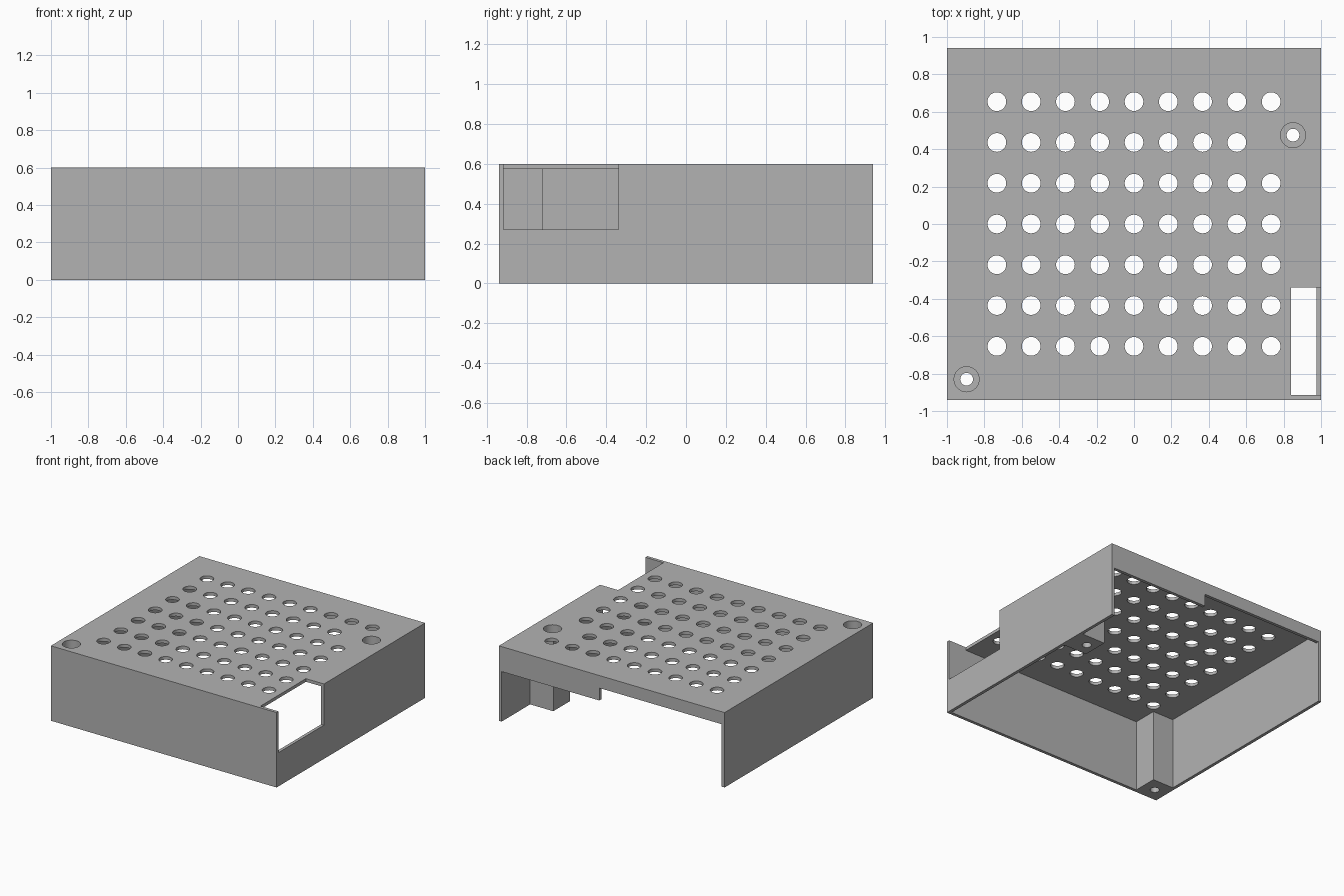
import bpy, bmesh, math
from mathutils import Matrix, Vector

cube = bpy.data.objects.get("Cube")
if cube:
    bpy.data.objects.remove(cube, do_unlink=True)

W, D, H, T = 1.0, 0.94, 0.6, 0.025   # half width, half depth, height, wall

grey = bpy.data.materials.new("plain_grey")
grey.use_nodes = True
colour = (0.45, 0.45, 0.45, 1)
grey.diffuse_color = colour
grey.node_tree.nodes["Principled BSDF"].inputs["Base Color"].default_value = colour


def make_object(name, bm):
    bmesh.ops.recalc_face_normals(bm, faces=bm.faces)
    mesh = bpy.data.meshes.new(name)
    bm.to_mesh(mesh)
    bm.free()
    mesh.materials.append(grey)
    obj = bpy.data.objects.new(name, mesh)
    bpy.context.collection.objects.link(obj)
    return obj


def prism(name, points, offset):
    """Extrude a flat outline along an offset vector."""
    bm = bmesh.new()
    face = bm.faces.new([bm.verts.new(p) for p in points])
    out = bmesh.ops.extrude_face_region(bm, geom=[face])
    verts = [v for v in out["geom"] if isinstance(v, bmesh.types.BMVert)]
    bmesh.ops.translate(bm, verts=verts, vec=Vector(offset))
    return make_object(name, bm)


def box(name, x0, x1, y0, y1, z0, z1):
    outline = [(x0, y0, z0), (x1, y0, z0), (x1, y1, z0), (x0, y1, z0)]
    return prism(name, outline, (0, 0, z1 - z0))


def cylinders(name, centres, radius, z0, z1):
    bm = bmesh.new()
    for x, y in centres:
        bmesh.ops.create_cone(bm, cap_ends=True, segments=32, radius1=radius,
                              radius2=radius, depth=z1 - z0,
                              matrix=Matrix.Translation((x, y, (z0 + z1) / 2)))
    return make_object(name, bm)


def cut(target, cutter):
    mod = target.modifiers.new("cut", "BOOLEAN")
    mod.operation = "DIFFERENCE"
    mod.solver = "EXACT"
    mod.object = cutter
    bpy.context.view_layer.objects.active = target
    bpy.ops.object.modifier_apply(modifier=mod.name)
    bpy.data.objects.remove(cutter, do_unlink=True)


# Outer block of the cover
cover = box("vented_cover", -W, W, -D, D, 0, H)

# Hollow underside, notched to leave the two screw posts standing
ix, iy = W - T, D - T
post_x, post_y = -0.79, -0.72
side_x, side_y0, side_y1 = 0.77, 0.37, 0.58
outline = [(post_x, -iy), (ix, -iy), (ix, side_y0), (side_x, side_y0),
           (side_x, side_y1), (ix, side_y1), (ix, iy), (-ix, iy),
           (-ix, post_y), (post_x, post_y)]
cut(cover, prism("cavity", [(x, y, -0.1) for x, y in outline], (0, 0, H - T + 0.1)))

# Open back with a stepped lip under the top plate
step_x, low, high = 0.11, 0.4, 0.5
lip = [(-ix, -0.1), (ix, -0.1), (ix, low), (step_x, low), (step_x, high), (-ix, high)]
cut(cover, prism("back_opening", [(x, 0.9, z) for x, z in lip], (0, 0.2, 0)))

# Corner opening through the top and side wall
cut(cover, box("side_opening", 0.84, 1.1, -iy, -0.34, 0.27, 0.7))

# Grid of vent holes, leaving out the one beside the side post
vents = [(0.1833 * i, 0.218 * j) for i in range(-4, 5) for j in range(-3, 4)
         if (i, j) != (4, 2)]
cut(cover, cylinders("vents", vents, 0.05, 0.5, 0.7))

# Screw holes with wide recesses for the heads
screws = [(-0.895, -0.83), (0.85, 0.475)]
cut(cover, cylinders("screw_recesses", screws, 0.067, 0.3, 0.7))
cut(cover, cylinders("screw_shafts", screws, 0.034, -0.1, 0.45))

# Smooth hole walls with sharp rims
bpy.ops.object.select_all(action="DESELECT")
cover.select_set(True)
bpy.context.view_layer.objects.active = cover
bpy.ops.object.shade_smooth_by_angle(angle=math.radians(30))
